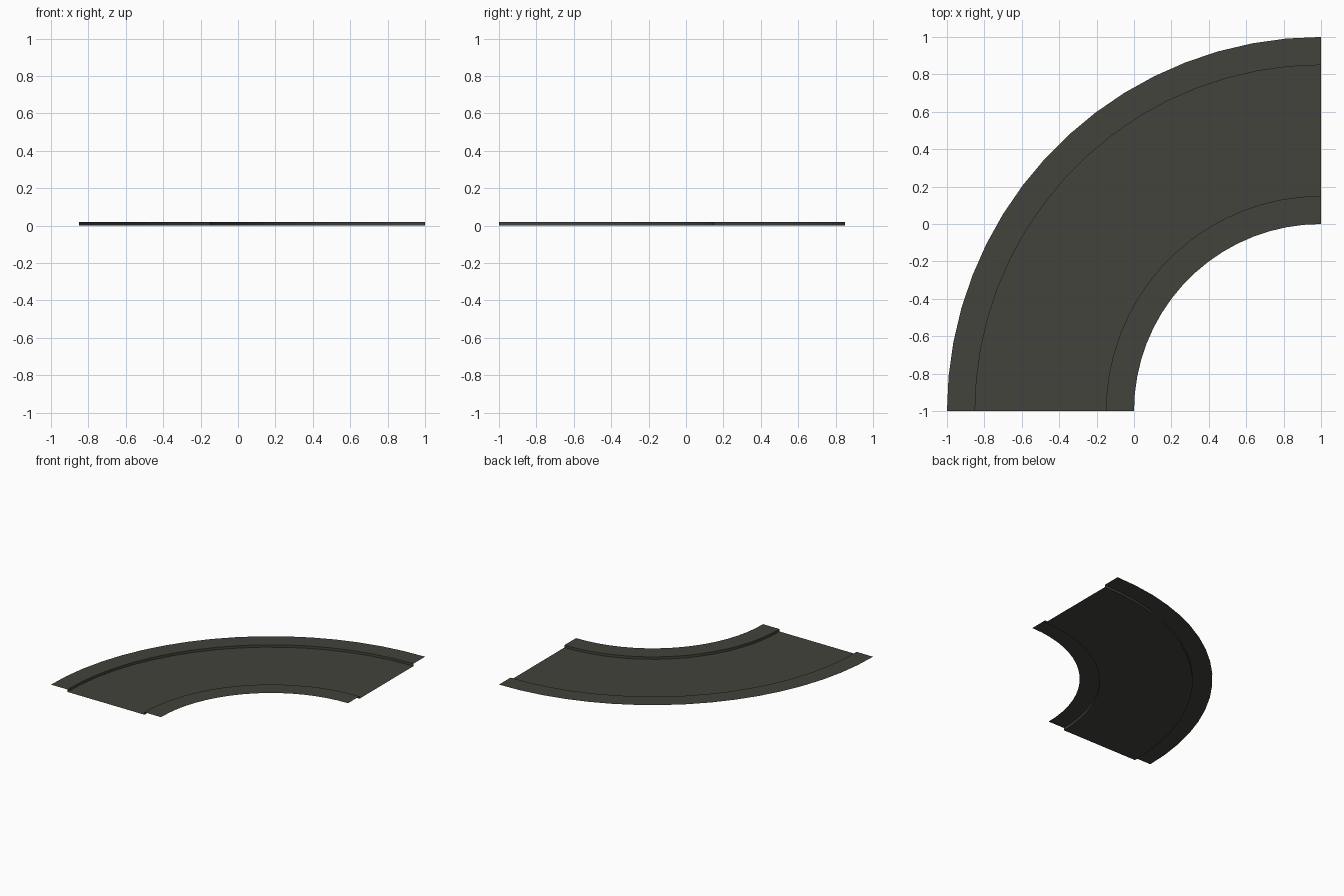
import bpy, math

if "Cube" in bpy.data.objects:
    bpy.data.objects.remove(bpy.data.objects["Cube"])

SEGMENTS = 17          # flat facets along the quarter turn
CENTRE = (1.0, -1.0)   # centre of the bend
KERB = 0.02            # raised pavement height

asphalt = bpy.data.materials.new("dark asphalt")
asphalt.diffuse_color = (0.056, 0.056, 0.046, 1)
asphalt.use_nodes = True
asphalt.node_tree.nodes["Principled BSDF"].inputs["Base Color"].default_value = asphalt.diffuse_color


def sweep(name, profile):
    """Sweep an open (radius, z) profile through the quarter bend."""
    verts, faces = [], []
    n = len(profile)
    for i in range(SEGMENTS + 1):
        a = math.pi / 2 + math.pi / 2 * i / SEGMENTS
        verts += [(CENTRE[0] + r * math.cos(a), CENTRE[1] + r * math.sin(a), z)
                  for r, z in profile]
    for i in range(SEGMENTS):
        for j in range(n - 1):
            k = i * n + j
            faces.append((k, k + 1, k + n + 1, k + n))
    mesh = bpy.data.meshes.new(name)
    mesh.from_pydata(verts, [], faces)
    mesh.materials.append(asphalt)
    mesh.update()
    obj = bpy.data.objects.new(name, mesh)
    bpy.context.collection.objects.link(obj)
    return obj


# Road surface, open sheet at ground level
sweep("road_surface", [(1.15, 0), (1.85, 0)])
# Raised pavements: top sheet plus the kerb face towards the road
sweep("inner_pavement", [(1.0, KERB), (1.15, KERB), (1.15, 0)])
sweep("outer_pavement", [(1.85, 0), (1.85, KERB), (2.0, KERB)])
